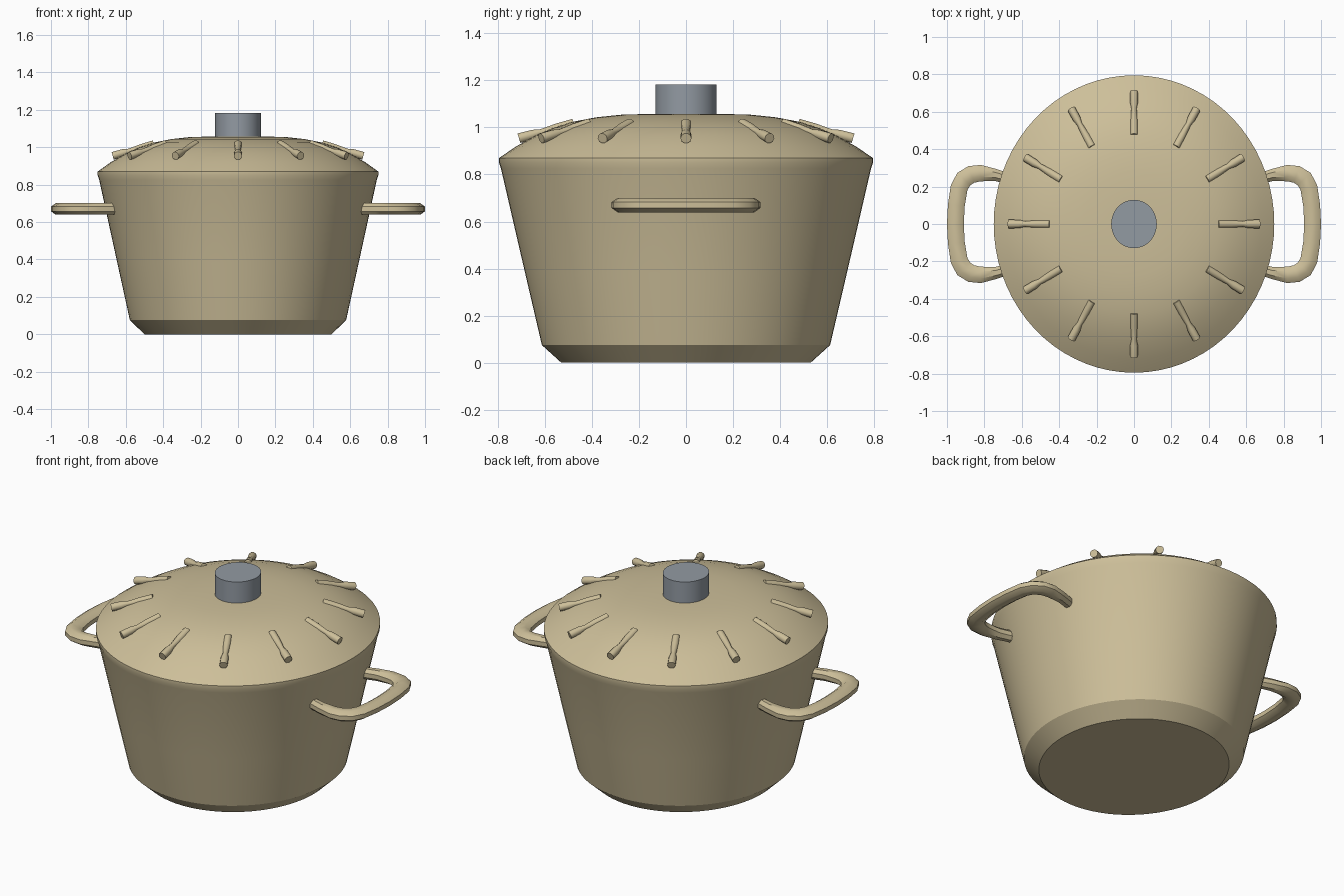
import bpy, bmesh, math
from mathutils import Matrix, Vector

if "Cube" in bpy.data.objects:
    bpy.data.objects.remove(bpy.data.objects["Cube"])

# The pot is slightly longer front to back
OVAL = Matrix.Diagonal((1, 1.06, 1, 1))


def material(name, rgb):
    mat = bpy.data.materials.new(name)
    mat.use_nodes = True
    colour = (*rgb, 1)
    mat.diffuse_color = colour
    mat.node_tree.nodes["Principled BSDF"].inputs["Base Color"].default_value = colour
    return mat


tan = material("tan enamel", (0.61, 0.52, 0.32))
grey = material("grey metal", (0.29, 0.325, 0.365))


def skin(name, rings, mat, cap_start=True, cap_end=True, angle=30):
    """Join rings of points into a tube, with optional flat ends."""
    bm = bmesh.new()
    loops = [[bm.verts.new(p) for p in ring] for ring in rings]
    n = len(loops[0])
    for a, b in zip(loops, loops[1:]):
        for i in range(n):
            j = (i + 1) % n
            bm.faces.new((a[i], a[j], b[j], b[i]))
    if cap_start:
        bm.faces.new(loops[0][::-1])
    if cap_end:
        bm.faces.new(loops[-1])
    bmesh.ops.recalc_face_normals(bm, faces=bm.faces)
    mesh = bpy.data.meshes.new(name)
    bm.to_mesh(mesh)
    bm.free()
    mesh.materials.append(mat)
    obj = bpy.data.objects.new(name, mesh)
    bpy.context.collection.objects.link(obj)
    bpy.ops.object.select_all(action='DESELECT')
    obj.select_set(True)
    bpy.context.view_layer.objects.active = obj
    bpy.ops.object.shade_smooth_by_angle(angle=math.radians(angle))
    return obj


def lathe(name, profile, sides, mat, matrix=OVAL, **options):
    """Revolve (radius, height) points about z, then transform them."""
    turns = [math.tau * i / sides for i in range(sides)]
    rings = [[matrix @ Vector((r * math.cos(t), r * math.sin(t), z)) for t in turns]
             for r, z in profile]
    return skin(name, rings, mat, **options)


# Pot body: chamfered foot, flaring wall and a short upright rim
lathe("pot_body", [(0.5, 0), (0.578, 0.075), (0.645, 0.38), (0.742, 0.825),
                   (0.75, 0.85), (0.75, 0.87)], 72, tan, cap_end=False)

# Domed lid
lathe("lid", [(0.75, 0.87), (0.68, 0.92), (0.6, 0.967), (0.53, 0.999), (0.455, 1.024),
              (0.36, 1.043), (0.26, 1.054), (0.13, 1.058)], 72, tan, cap_start=False)

# Knob
lathe("lid_knob", [(0.122, 1.04), (0.122, 1.183)], 48, grey)

# Ring of necked ribs lying on the lid
inner, outer = Vector((0.45, 0, 1.017)), Vector((0.67, 0, 0.954))
axis = outer - inner
length = axis.length
tilt = axis.to_track_quat('Z', 'Y').to_matrix().to_4x4()
rib_profile = [(0.021, 0), (0.02, length * 0.3), (0.014, length * 0.6),
               (0.021, length * 0.74), (0.022, length)]
for k in range(12):
    turn = Matrix.Rotation(math.tau * k / 12, 4, 'Z')
    lathe(f"lid_rib_{k + 1}", rib_profile, 10, tan,
          OVAL @ turn @ Matrix.Translation(inner) @ tilt, angle=40)

# Loop handles: (x, y, half width) along half of the path, mirrored in y
half = [(0.665, 0.24, 0.028), (0.74, 0.262, 0.032), (0.82, 0.272, 0.044),
        (0.87, 0.265, 0.047), (0.91, 0.24, 0.048), (0.935, 0.195, 0.046),
        (0.95, 0.1, 0.045), (0.955, 0, 0.045)]
path = half + [(x, -y, w) for x, y, w in half[-2::-1]]
for name, side in (("left_handle", 1), ("right_handle", -1)):
    rings = []
    for i, (x, y, w) in enumerate(path):
        before, after = path[max(i - 1, 0)], path[min(i + 1, len(path) - 1)]
        along = Vector((after[0] - before[0], after[1] - before[1], 0)).normalized()
        across = Vector((-along.y, along.x, 0))
        ring = []
        for k in range(8):
            t = math.tau * (k + 0.5) / 8
            grow = 1 / math.cos(math.pi / 8)
            p = Vector((x, y, 0.67)) + across * (w * grow * math.cos(t))
            p.z += 0.031 * grow * math.sin(t)
            ring.append((p.x * side, p.y, p.z))
        rings.append(ring)
    skin(name, rings, tan, angle=35)
